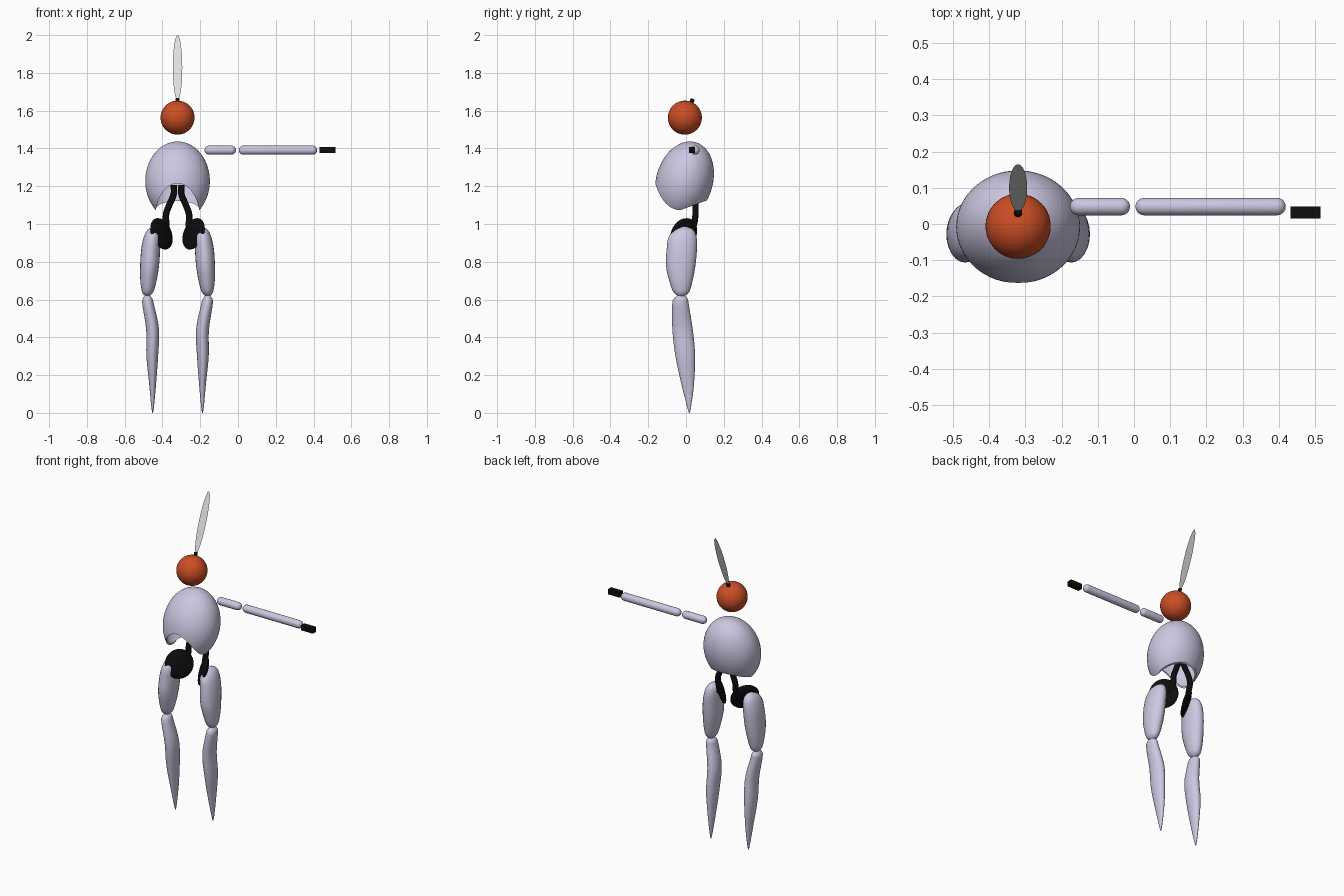
import bpy, bmesh, math
from mathutils import Matrix, Vector

if "Cube" in bpy.data.objects:
    bpy.data.objects.remove(bpy.data.objects["Cube"])

CX = -0.32  # centre line of the figure


def material(name, rgb):
    m = bpy.data.materials.new(name)
    m.diffuse_color = (*rgb, 1)
    m.use_nodes = True
    m.node_tree.nodes["Principled BSDF"].inputs["Base Color"].default_value = m.diffuse_color
    return m


LAVENDER = material("lavender", (0.60, 0.57, 0.75))
ORANGE = material("orange", (0.60, 0.075, 0.018))
BLACK = material("black", (0.004, 0.004, 0.004))
WHITE = material("off_white", (0.75, 0.75, 0.73))


def finish(name, bm, mat, smooth=True):
    bmesh.ops.recalc_face_normals(bm, faces=bm.faces)
    me = bpy.data.meshes.new(name)
    bm.to_mesh(me)
    bm.free()
    ob = bpy.data.objects.new(name, me)
    bpy.context.collection.objects.link(ob)
    if mat:
        me.materials.append(mat)
    if smooth:
        select(ob)
        bpy.ops.object.shade_smooth_by_angle(angle=math.radians(40))
    return ob


def select(ob):
    bpy.ops.object.select_all(action='DESELECT')
    ob.select_set(True)
    bpy.context.view_layer.objects.active = ob


def ellipsoid(name, loc, radii, mat, rot=None, u=48, v=24):
    bm = bmesh.new()
    rot = rot or Matrix.Identity(4)
    mx = Matrix.Translation(loc) @ rot @ Matrix.Diagonal((*radii, 1))
    bmesh.ops.create_uvsphere(bm, u_segments=u, v_segments=v, radius=1, matrix=mx)
    return finish(name, bm, mat)


def box(name, loc, size, mat, rot=None):
    bm = bmesh.new()
    mx = Matrix.Translation(loc) @ (rot or Matrix.Identity(4)) @ Matrix.Diagonal((*size, 1))
    bmesh.ops.create_cube(bm, size=1, matrix=mx)
    return finish(name, bm, mat, smooth=False)


def loft(name, rings, mat):
    """Skin a list of rings of points and cap both ends."""
    bm = bmesh.new()
    vs = [[bm.verts.new(p) for p in ring] for ring in rings]
    n = len(vs[0])
    for a, b in zip(vs, vs[1:]):
        for i in range(n):
            bm.faces.new((a[i], a[(i + 1) % n], b[(i + 1) % n], b[i]))
    bm.faces.new(vs[0])
    bm.faces.new(vs[-1])
    return finish(name, bm, mat)


def limb(name, sections, side, n=24, sub=4):
    """Leg piece from (z, offset, y, rx, ry) sections, smoothly interpolated."""
    rows = []
    for k in range(len(sections) - 1):
        p = [sections[min(max(k + j, 0), len(sections) - 1)] for j in (-1, 0, 1, 2)]
        for s in range(sub):
            t = s / sub
            rows.append([0.5 * (2 * b + (c - a) * t + (2 * a - 5 * b + 4 * c - d) * t * t
                                + (3 * b - a - 3 * c + d) * t ** 3) for a, b, c, d in zip(*p)])
    rows.append(sections[-1])
    rings = []
    for z, off, y, rx, ry in rows:
        angles = [2 * math.pi * i / n for i in range(n)]
        rings.append([(CX + side * off + rx * math.cos(a), y + ry * math.sin(a), z) for a in angles])
    return loft(name, rings, LAVENDER)


def capsule(name, x0, x1, y, z, r, n=24, steps=6):
    """Round-ended rod along x."""
    prof = [(x0 + r - r * math.cos(t), r * math.sin(t))
            for t in [math.pi / 2 * (i + 0.2) / (steps + 0.2) for i in range(steps + 1)]]
    prof += [(x0 + x1 - x, q) for x, q in reversed(prof)]
    rings = [[(x, y + q * math.cos(2 * math.pi * i / n), z + q * math.sin(2 * math.pi * i / n))
              for i in range(n)] for x, q in prof]
    return loft(name, rings, LAVENDER)


# Head with a small antenna mount and a flat leaning blade
ellipsoid("head", (CX, -0.006, 1.563), (0.09,) * 3, ORANGE)
lean = Vector((0, 0.13, 0.345))
base = Vector((CX, 0.035, 1.655))
tilt = Matrix.Rotation(-math.atan2(lean.y, lean.z), 4, 'X')
bm = bmesh.new()
bmesh.ops.create_cone(bm, cap_ends=True, segments=16, radius1=0.011, radius2=0.011, depth=0.026,
                      matrix=Matrix.Translation((CX, 0.031, 1.65)) @ tilt)
finish("antenna_mount", bm, BLACK)
bm = bmesh.new()
half = [math.pi * i / 12 for i in range(24)]
verts = [bm.verts.new(base + lean * (0.5 - 0.5 * math.cos(a)) + Vector((0.025 * math.sin(a), 0, 0)))
         for a in half]
blade = bm.faces.new(verts)
blade.normal_update()
finish("antenna_blade", bm, WHITE, smooth=False)
me = bpy.data.objects["antenna_blade"].data
if me.polygons[0].normal.y > 0:
    me.flip_normals()

# Torso: hollow tilted egg, with a front arch and a sloped rear hem cut away
torso = ellipsoid("torso", (CX, -0.008, 1.228), (0.171, 0.150, 0.213), LAVENDER,
                  Matrix.Rotation(math.radians(-16.3), 4, 'X'), 64, 40)
mod = torso.modifiers.new("shell", 'SOLIDIFY')
mod.thickness = 0.008
mod.offset = -1
bm = bmesh.new()
bmesh.ops.create_cone(bm, cap_ends=True, segments=64, radius1=1, radius2=1, depth=1,
                      matrix=Matrix.Translation((CX, -0.19, 1.03))
                      @ Matrix.Diagonal((0.118, 0.42, 0.185, 1)) @ Matrix.Rotation(math.pi / 2, 4, 'X'))
arch = finish("arch_cutter", bm, None, smooth=False)
slope = Matrix.Rotation(math.atan2(0.048, 0.13), 4, 'X')
hem = box("hem_cutter", Vector((CX, 0.045, 1.101)) + slope @ Vector((0, 0, -0.15)),
          (0.6, 0.6, 0.3), None, slope)
for cutter in (arch, hem):
    cutter.hide_render = True
    mod = torso.modifiers.new("cut", 'BOOLEAN')
    mod.operation = 'DIFFERENCE'
    mod.solver = 'EXACT'
    mod.object = cutter
select(torso)
for name in [m.name for m in torso.modifiers]:
    bpy.ops.object.modifier_apply(modifier=name)
for cutter in (arch, hem):
    bpy.data.objects.remove(cutter)
bpy.ops.object.shade_smooth_by_angle(angle=math.radians(40))

# Single outstretched arm
capsule("upper_arm", -0.177, -0.011, 0.048, 1.391, 0.024)
capsule("forearm", 0.004, 0.419, 0.048, 1.391, 0.024)
box("hand", (0.474, 0.032, 1.391), (0.083, 0.033, 0.032), BLACK)

# Hips and legs, mirrored about the centre line
THIGH = [(0.987, 0.127, -0.005, 0.004, 0.008), (0.968, 0.130, -0.010, 0.030, 0.050),
         (0.930, 0.135, -0.018, 0.044, 0.074), (0.870, 0.142, -0.022, 0.050, 0.080),
         (0.780, 0.148, -0.028, 0.050, 0.078), (0.700, 0.154, -0.027, 0.043, 0.062),
         (0.640, 0.158, -0.025, 0.030, 0.042), (0.617, 0.160, -0.025, 0.010, 0.014)]
SHIN = [(0.625, 0.160, -0.027, 0.008, 0.012), (0.605, 0.159, -0.028, 0.025, 0.036),
        (0.570, 0.155, -0.029, 0.031, 0.044), (0.440, 0.132, -0.018, 0.034, 0.054),
        (0.300, 0.134, -0.004, 0.031, 0.052), (0.150, 0.132, 0.009, 0.018, 0.033),
        (0.040, 0.132, 0.016, 0.008, 0.012), (0.000, 0.132, 0.018, 0.002, 0.003)]
STRUT = [(0.020, 0.040, 1.205), (0.020, 0.042, 1.160), (0.044, 0.050, 1.100),
         (0.061, 0.050, 1.050), (0.060, 0.040, 0.990), (0.070, 0.020, 0.950)]

for side, label in ((-1, "left"), (1, "right")):
    limb(label + "_thigh", THIGH, side)
    limb(label + "_shin", SHIN, side)
    # Flattened hip disc facing inward and forward
    normal = Vector((-side * 0.75, -0.59, 0.30))
    ellipsoid(label + "_hip_disc", (CX + side * 0.085, -0.012, 0.948), (0.087, 0.087, 0.02), BLACK,
              normal.to_track_quat('Z', 'Y').to_matrix().to_4x4(), 32, 16)
    # Curved strut from the torso to the hip disc
    cu = bpy.data.curves.new(label + "_hip_strut", 'CURVE')
    cu.dimensions = '3D'
    cu.bevel_depth = 0.017
    cu.bevel_resolution = 3
    cu.resolution_u = 6
    cu.use_fill_caps = True
    sp = cu.splines.new('BEZIER')
    sp.bezier_points.add(len(STRUT) - 1)
    for bp, (off, y, z) in zip(sp.bezier_points, STRUT):
        bp.co = (CX + side * off, y, z)
        bp.handle_left_type = bp.handle_right_type = 'AUTO'
    cu.materials.append(BLACK)
    bpy.context.collection.objects.link(bpy.data.objects.new(label + "_hip_strut", cu))
